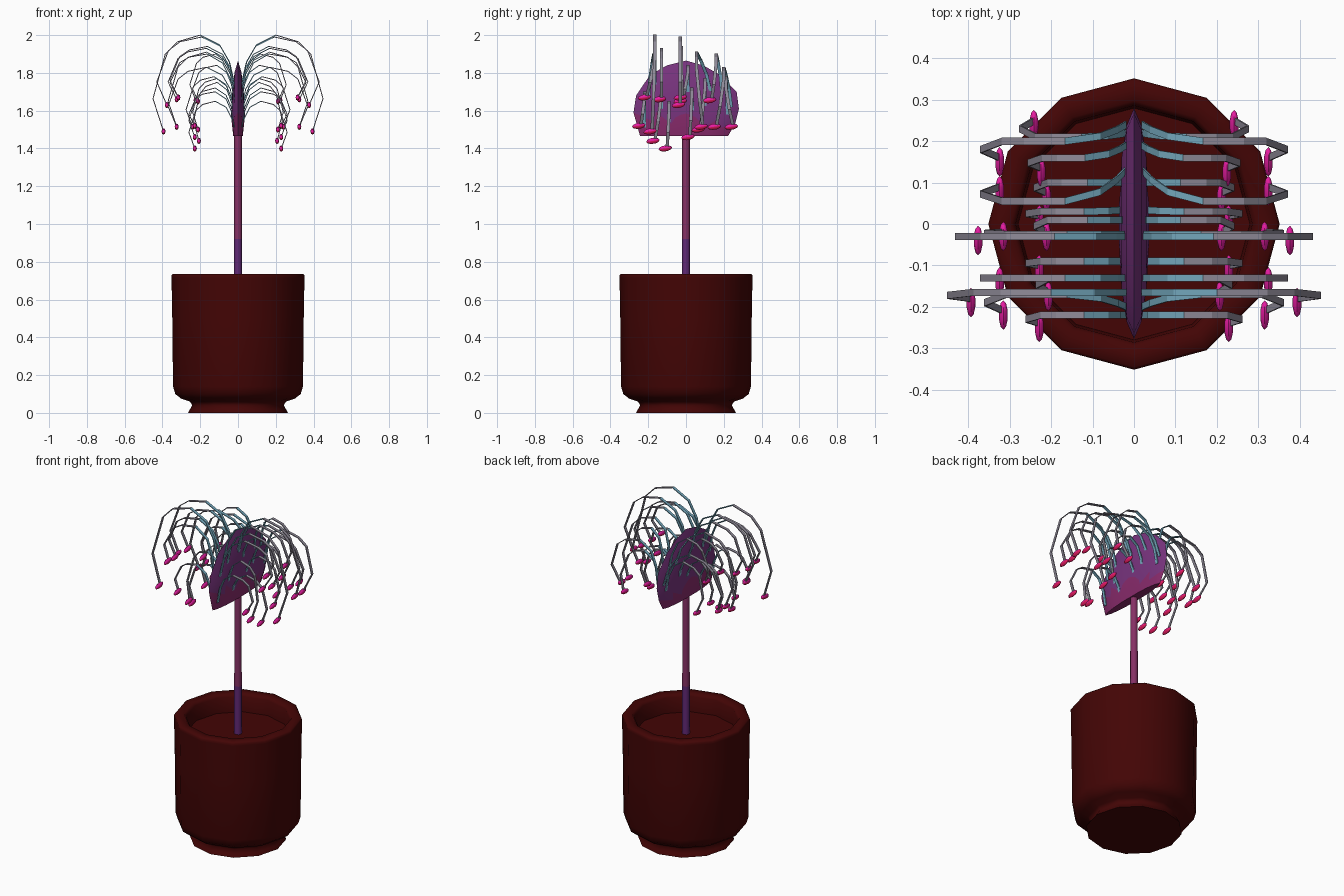
import bpy, bmesh, math
from mathutils import Vector, Matrix

if "Cube" in bpy.data.objects:
    bpy.data.objects.remove(bpy.data.objects["Cube"])

def mat(name, rgb):
    m = bpy.data.materials.new(name)
    m.diffuse_color = (*rgb, 1)
    m.use_nodes = True
    m.node_tree.nodes["Principled BSDF"].inputs["Base Color"].default_value = m.diffuse_color
    return m

POT = mat("dark red clay", (.056, .0015, .0015))
LOW = mat("violet stem", (.12, .022, .18))
STEM = mat("rose stem", (.24, .03, .13))
MAG = mat("plum", (.25, .024, .15))
PUR = mat("purple", (.19, .034, .21))
TEAL = mat("blue grey", (.18, .40, .52))
GREY = mat("mauve grey", (.28, .26, .32))
PINK = mat("hot pink", (.80, .012, .36))
RED = mat("crimson", (.75, .01, .11))

def finish(bm, name, mats, rule=None, angle=35):
    bmesh.ops.recalc_face_normals(bm, faces=bm.faces)
    bm.normal_update()
    if rule:
        for f in bm.faces:
            f.material_index = rule(f)
    me = bpy.data.meshes.new(name)
    bm.to_mesh(me)
    bm.free()
    for m in mats:
        me.materials.append(m)
    if angle:
        me.shade_smooth()
        me.set_sharp_from_angle(angle=math.radians(angle))
    ob = bpy.data.objects.new(name, me)
    bpy.context.collection.objects.link(ob)
    return ob

def lathe(name, profile, sides, mats, rule=None, angle=35):
    bm = bmesh.new()
    rings = [[bm.verts.new((r * math.cos(2 * math.pi * i / sides),
                            r * math.sin(2 * math.pi * i / sides), z))
              for i in range(sides)] for r, z in profile]
    for a, b in zip(rings, rings[1:]):
        for i in range(sides):
            j = (i + 1) % sides
            bm.faces.new((a[i], a[j], b[j], b[i]))
    bm.faces.new(rings[0])
    bm.faces.new(rings[-1])
    return finish(bm, name, mats, rule, angle)

# Twelve-sided pot with a foot, recessed rim and soil of the same colour
lathe("pot", [(.265, 0), (.255, .018), (.242, .04), (.255, .06), (.30, .075),
              (.332, .10), (.344, .14), (.348, .5), (.352, .715), (.352, .728), (.345, .736),
              (.298, .736), (.286, .72), (.28, .63)], 12, [POT], angle=62)

# Stem, violet below and rose above
lathe("stem", [(.021, .62), (.021, .92), (.02, 1.49)], 8, [LOW, STEM],
      lambda f: 0 if f.calc_center_median().z < .92 else 1, angle=50)

# Thin lens-shaped head, cut flat underneath
outline = [(-.243, 1.465), (-.278, 1.59), (-.264, 1.68), (-.19, 1.79), (-.10, 1.84),
           (0, 1.865), (.09, 1.84), (.18, 1.79), (.268, 1.70), (.28, 1.61),
           (.26, 1.53), (.222, 1.465)]
bm = bmesh.new()
layers = [(1, 0), (.85, .018), (.6, .03), (.3, .036), (.1, .036)]
edge = [bm.verts.new((0, y, z)) for y, z in outline]
for s in (1, -1):
    prev = edge
    for f, x in layers[1:]:
        ring = []
        for y, z in outline:
            h = (z - 1.465) * f
            ring.append(bm.verts.new((s * x * (.7 + .3 * min(1, h / .1)), y * f, 1.465 + h)))
        for i in range(len(ring) - 1):
            bm.faces.new((prev[i], prev[i + 1], ring[i + 1], ring[i]))
        prev = ring
    bm.faces.new(prev)
bmesh.ops.holes_fill(bm, edges=[e for e in bm.edges if e.is_boundary], sides=0)

def head_rule(f):
    c = f.calc_center_median()
    return 1 if c.z < 1.56 - .12 * c.y or f.normal.z < -.7 else 0
finish(bm, "head", [PUR, MAG], head_rule)

# Hairs: base y, middle y, tip y, reach, base z, top z, tip z
hairs = [
    (-.165, -.165, -.18, .45, 1.74, 2.00, 1.49),
    (-.03, -.03, -.03, .43, 1.75, 1.99, 1.63),
    (.24, .20, .16, .37, 1.62, 1.83, 1.515),
    (.13, .055, .09, .37, 1.70, 1.91, 1.515),
    (-.025, -.025, -.02, .36, 1.73, 1.94, 1.67),
    (-.13, -.13, -.13, .37, 1.71, 1.93, 1.66),
    (-.20, -.17, -.21, .36, 1.66, 1.90, 1.67),
    (.22, .21, .25, .275, 1.58, 1.78, 1.515),
    (.19, .16, .135, .255, 1.70, 1.90, 1.655),
    (.10, .10, .075, .24, 1.57, 1.77, 1.50),
    (.035, .03, .02, .26, 1.53, 1.72, 1.46),
    (.01, .01, -.02, .24, 1.65, 1.84, 1.65),
    (-.09, -.09, -.10, .26, 1.49, 1.65, 1.40),
    (-.13, -.13, -.165, .235, 1.55, 1.75, 1.44),
    (-.22, -.22, -.24, .26, 1.51, 1.70, 1.52),
]

def hair_path(yb, ym, yt, reach, zb, zt, ztip):
    rise, drop = zt - zb, zt - ztip
    x0 = .02
    X = lambda u: x0 + (reach - x0) * u
    return [Vector(p) for p in (
        (X(0), yb, zb), (X(.06), yb + (ym - yb) * .3, zb + rise * .45),
        (X(.18), yb + (ym - yb) * .7, zb + rise * .8), (X(.42), ym, zt),
        (X(.70), ym, zt - drop * .07), (X(.85), ym, zt - drop * .2),
        (X(1), (ym + yt) / 2, zt - drop * .66), (X(.87), yt, ztip))]

for s, side in ((1, "right"), (-1, "left")):
    ribbons, tips = bmesh.new(), bmesh.new()
    for h in hairs:
        pts = hair_path(*h)
        prev = None
        for i, p in enumerate(pts):
            t = pts[min(i + 1, len(pts) - 1)] - pts[max(i - 1, 0)]
            n = Vector((-t.z, 0, t.x)).normalized() * .0025
            w = Vector((0, .0085, 0))
            ring = []
            for q in (p + n + w, p + n - w, p - n - w, p - n + w):
                ring.append(ribbons.verts.new((q.x * s, q.y, q.z)))
            if prev:
                for k in range(4):
                    f = ribbons.faces.new((prev[k], prev[(k + 1) % 4], ring[(k + 1) % 4], ring[k]))
                    f.material_index = 0 if i < 4 else 1
            else:
                ribbons.faces.new(ring)
            prev = ring
        ribbons.faces.new(prev).material_index = 1
        # Elongated pad at the end of the hair, blunted at both ends
        e = pts[-1]
        m = (Matrix.Translation((e.x * s, e.y - .01, e.z)) @ Matrix.Rotation(.15, 4, 'X')
             @ Matrix.Diagonal((.011, .036, .016, 1)) @ Matrix.Rotation(math.pi / 2, 4, 'X'))
        bmesh.ops.create_uvsphere(tips, u_segments=8, v_segments=5, radius=1, matrix=m)
    finish(ribbons, "hairs_" + side, [TEAL, GREY], angle=0)
    finish(tips, "hair_tips_" + side, [PINK, RED],
           lambda f: 0 if f.normal.z > .1 else 1, angle=50)
